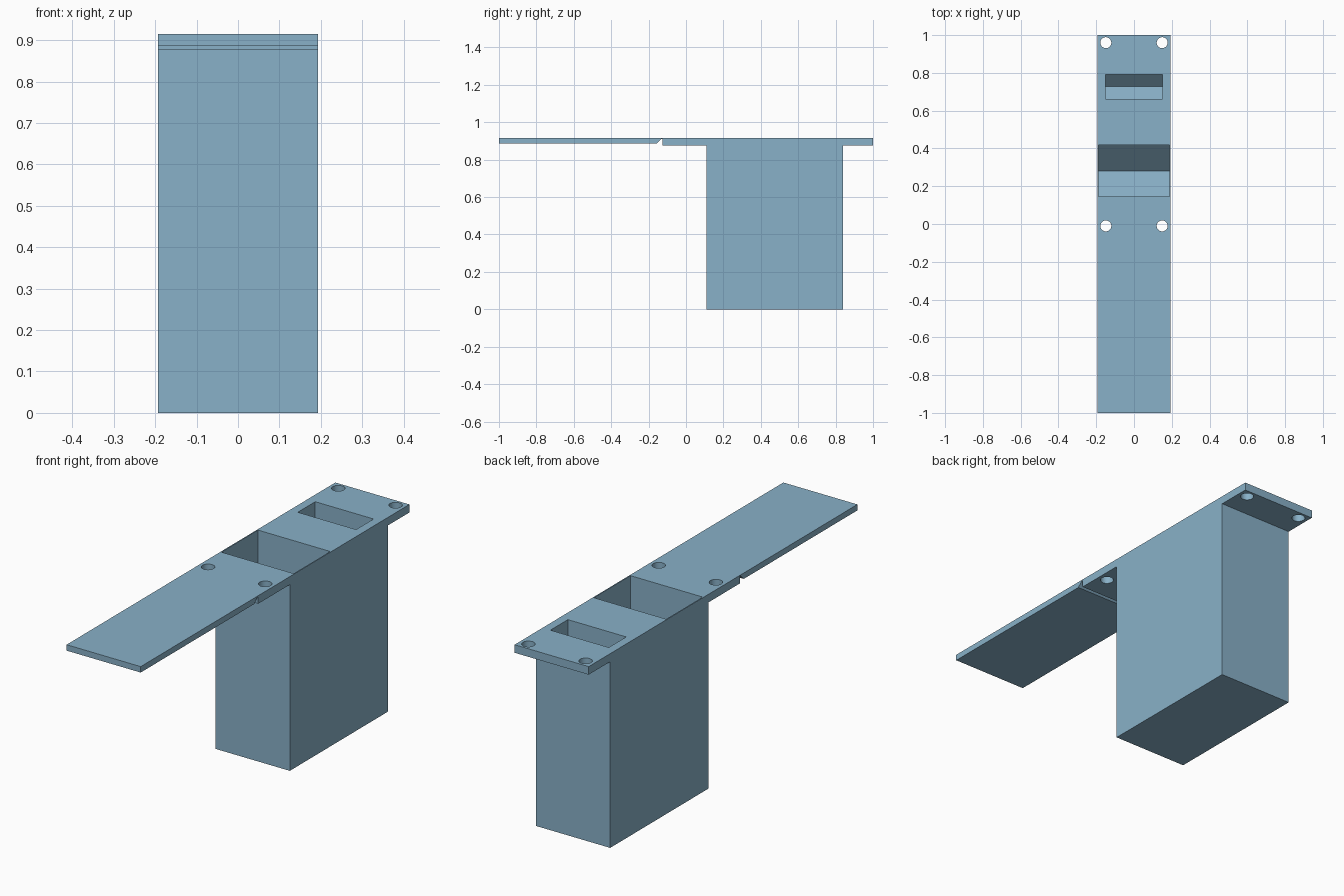
import bpy, bmesh, math
from mathutils import Matrix

if "Cube" in bpy.data.objects:
    bpy.data.objects.remove(bpy.data.objects["Cube"])

HALF_W = 0.193
TOP = 0.915

blue = bpy.data.materials.new("soft_blue")
blue.diffuse_color = (0.25, 0.44, 0.58, 1)
blue.use_nodes = True
blue.node_tree.nodes["Principled BSDF"].inputs["Base Color"].default_value = blue.diffuse_color


def extrude_profile(name, profile, half_width):
    """Extrude a (y, z) outline symmetrically along x."""
    bm = bmesh.new()
    face = bm.faces.new([bm.verts.new((-half_width, y, z)) for y, z in profile])
    ext = bmesh.ops.extrude_face_region(bm, geom=[face])
    verts = [g for g in ext["geom"] if isinstance(g, bmesh.types.BMVert)]
    bmesh.ops.translate(bm, verts=verts, vec=(2 * half_width, 0, 0))
    bmesh.ops.recalc_face_normals(bm, faces=bm.faces)
    return add_object(name, bm)


def add_object(name, bm):
    mesh = bpy.data.meshes.new(name)
    bm.to_mesh(mesh)
    bm.free()
    mesh.materials.append(blue)
    obj = bpy.data.objects.new(name, mesh)
    bpy.context.collection.objects.link(obj)
    return obj


def cut(target, cutter):
    mod = target.modifiers.new(cutter.name, "BOOLEAN")
    mod.operation = "DIFFERENCE"
    mod.solver = "EXACT"
    mod.object = cutter
    cutter.hide_render = True
    cutter.hide_viewport = True


def pocket_cutter(name, y0, y1, half_width, apex):
    """Deep straight pocket whose floor is a 45 degree V."""
    mid, depth = (y0 + y1) / 2, (y1 - y0) / 2
    return extrude_profile(name, [(y0, TOP + 0.05), (y0, apex + depth), (mid, apex),
                                  (y1, apex + depth), (y1, TOP + 0.05)], half_width)


# Body: flap, thin bevelled hinge, mounting flange and deep box in one side outline
body = extrude_profile("hinged_box", [
    (-1.0, TOP), (-1.0, 0.887), (-0.155, 0.887), (-0.132, 0.910), (-0.125, 0.910),
    (-0.125, 0.877), (0.11, 0.877), (0.11, 0.0), (0.84, 0.0), (0.84, 0.877),
    (1.0, 0.877), (1.0, TOP)], HALF_W)

# Storage pockets
cut(body, pocket_cutter("large_pocket_cutter", 0.145, 0.417, 0.188, 0.04))
cut(body, pocket_cutter("small_pocket_cutter", 0.662, 0.792, 0.152, 0.04))

# Four screw holes through the flange
bm = bmesh.new()
for x in (-0.149, 0.149):
    for y in (-0.01, 0.96):
        bmesh.ops.create_cone(bm, cap_ends=True, segments=32, radius1=0.029, radius2=0.029,
                              depth=0.2, matrix=Matrix.Translation((x, y, TOP)))
cut(body, add_object("screw_hole_cutter", bm))

# Smooth hole walls, crisp edges elsewhere
bpy.context.view_layer.objects.active = body
body.select_set(True)
for mod in list(body.modifiers):
    bpy.ops.object.modifier_apply(modifier=mod.name)
bpy.ops.object.shade_smooth_by_angle(angle=math.radians(30))
